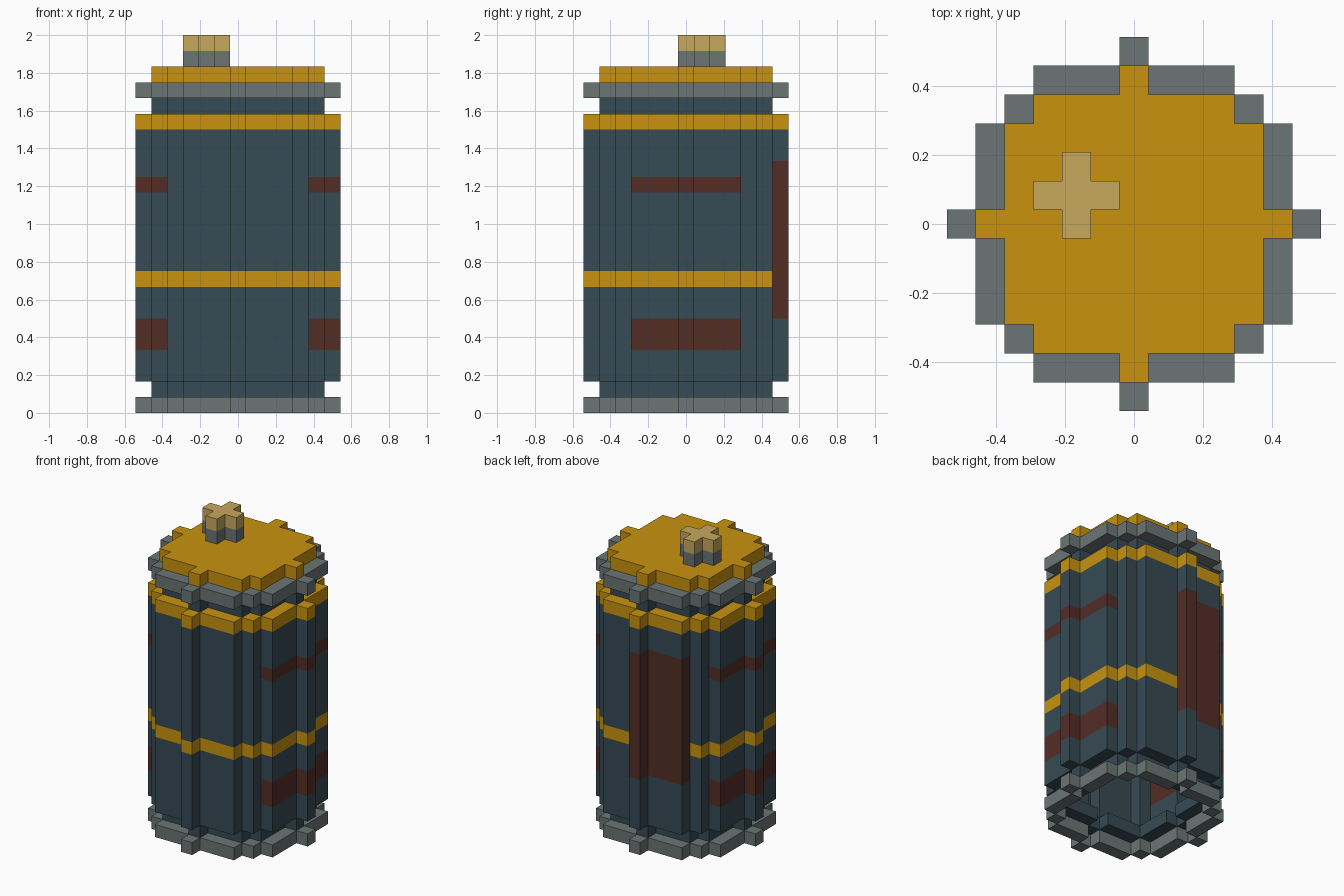
import bpy
import bmesh
from mathutils import Vector

cube = bpy.data.objects.get("Cube")
if cube:
    bpy.data.objects.remove(cube)

U = 1 / 12  # edge length of one block

COLOURS = {
    "steel_blue": (0.038, 0.069, 0.089),
    "amber": (0.58, 0.29, 0.0045),
    "rust_red": (0.087, 0.026, 0.0185),
    "metal_grey": (0.147, 0.178, 0.178),
    "brass": (0.578, 0.392, 0.107),
}
mats = {}
for name, rgb in COLOURS.items():
    m = bpy.data.materials.new(name)
    m.use_nodes = True
    m.diffuse_color = (*rgb, 1)
    m.node_tree.nodes["Principled BSDF"].inputs["Base Color"].default_value = (*rgb, 1)
    mats[name] = m
names = list(COLOURS)

# Stepped round outline: half width for each row of blocks
HALF = [6, 5, 5, 5, 4, 3, 0]
SIDES = [Vector(v) for v in ((1, 0, 0), (-1, 0, 0), (0, 1, 0),
                             (0, -1, 0), (0, 0, 1), (0, 0, -1))]


def shrink(shape):
    """Peel one block off the outline."""
    return {(x, y) for x, y in shape
            if {(x + 1, y), (x - 1, y), (x, y + 1), (x, y - 1)} <= shape}


wide = {(x, y) for y in range(-6, 7) for x in range(-6, 7) if abs(x) <= HALF[abs(y)]}
narrow = shrink(wide)
wide_ring = wide - narrow
narrow_ring = narrow - shrink(narrow)
cross = {(-2, 1), (-1, 1), (-3, 1), (-2, 2), (-2, 0)}


def body_colour(x, y, z):
    if 6 <= z <= 15 and y >= 5 and -3 <= x <= 0:
        return "rust_red"       # tall panel on the back
    if z in (4, 5, 14) and abs(x) >= 5:
        return "rust_red"       # stripes on both sides
    if z in (8, 18):
        return "amber"          # hoops
    return "steel_blue"


# part name: (outline, first layer, last layer, colour or rule)
PARTS = {
    "bottom_rim": (wide_ring, 0, 0, "metal_grey"),
    "lower_neck": (narrow_ring, 1, 1, "steel_blue"),
    "body_shell": (wide_ring, 2, 18, body_colour),
    "upper_neck": (narrow_ring, 19, 19, "steel_blue"),
    "top_rim": (wide_ring, 20, 20, "metal_grey"),
    "lid": (narrow, 21, 21, "amber"),
    "terminal_base": (cross, 22, 22, "metal_grey"),
    "terminal_tip": (cross, 23, 23, "brass"),
}


def blocks(part):
    shape, low, high, _ = PARTS[part]
    return {(x, y, z) for x, y in shape for z in range(low, high + 1)}


solid = set().union(*(blocks(p) for p in PARTS))


def build(part):
    """Make the exposed faces of one part."""
    rule = PARTS[part][3]
    bm = bmesh.new()
    corners = {}

    def vert(p):
        key = tuple(round(c * 2) for c in p)
        if key not in corners:
            corners[key] = bm.verts.new((p + Vector((0, 0, 0.5))) * U)
        return corners[key]

    used = []
    for cell in sorted(blocks(part)):
        colour = rule(*cell) if callable(rule) else rule
        if colour not in used:
            used.append(colour)
        c = Vector(cell)
        for n in SIDES:
            if tuple(int(v) for v in c + n) in solid:
                continue
            a = Vector((n.y, n.z, n.x))
            b = n.cross(a)
            quad = [c + (n + a * i + b * j) / 2
                    for i, j in ((-1, -1), (1, -1), (1, 1), (-1, 1))]
            face = bm.faces.new([vert(p) for p in quad])
            face.material_index = used.index(colour)
    mesh = bpy.data.meshes.new(part)
    bm.to_mesh(mesh)
    bm.free()
    for colour in used:
        mesh.materials.append(mats[colour])
    bpy.context.collection.objects.link(bpy.data.objects.new(part, mesh))


for part in PARTS:
    build(part)
